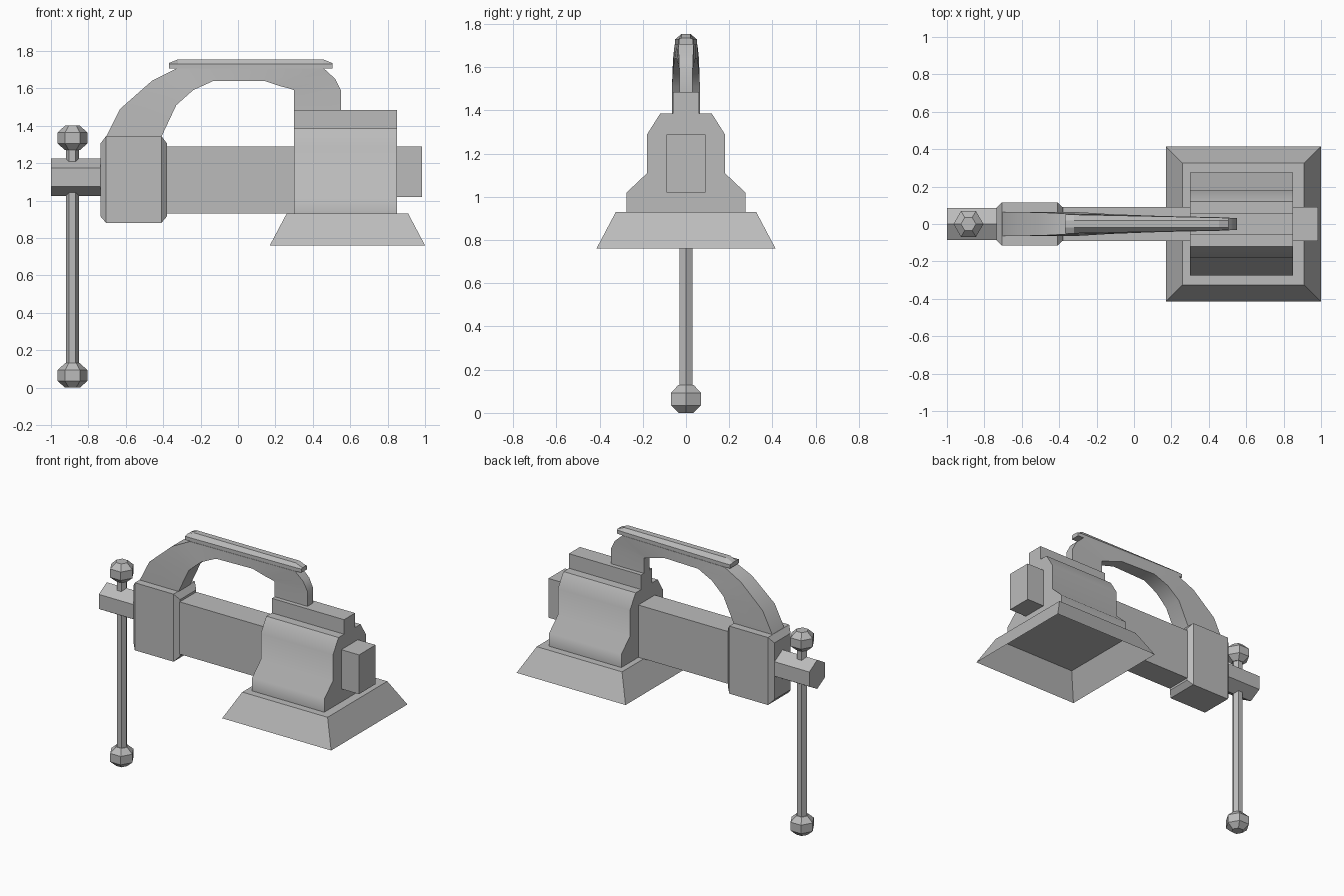
import bpy, bmesh, math

cube = bpy.data.objects.get("Cube")
if cube:
    bpy.data.objects.remove(cube, do_unlink=True)

STEEL = (0.5, 0.5, 0.5, 1)
steel = bpy.data.materials.new("grey_steel")
steel.use_nodes = True
steel.diffuse_color = STEEL
steel.node_tree.nodes["Principled BSDF"].inputs["Base Color"].default_value = STEEL


def loft(name, sections, smooth=None, cap_start=True, cap_end=True):
    """Skin a list of matching closed cross-sections."""
    bm = bmesh.new()
    rings = [[bm.verts.new(p) for p in s] for s in sections]
    for a, b in zip(rings, rings[1:]):
        for i in range(len(a)):
            j = (i + 1) % len(a)
            bm.faces.new((a[i], a[j], b[j], b[i]))
    if cap_start:
        bm.faces.new(rings[0])
    if cap_end:
        bm.faces.new(rings[-1])
    bmesh.ops.recalc_face_normals(bm, faces=bm.faces)
    mesh = bpy.data.meshes.new(name)
    bm.to_mesh(mesh)
    bm.free()
    mesh.materials.append(steel)
    obj = bpy.data.objects.new(name, mesh)
    bpy.context.collection.objects.link(obj)
    if smooth:
        bpy.ops.object.select_all(action='DESELECT')
        obj.select_set(True)
        bpy.context.view_layer.objects.active = obj
        bpy.ops.object.shade_smooth_by_angle(angle=math.radians(smooth))
    return obj


def rect_x(x, hy, z0, z1):
    return [(x, -hy, z0), (x, hy, z0), (x, hy, z1), (x, -hy, z1)]


def rect_z(z, cx, hx, hy):
    return [(cx - hx, -hy, z), (cx + hx, -hy, z), (cx + hx, hy, z), (cx - hx, hy, z)]


def mirrored_x(x, half):
    """Symmetric profile in the yz plane at x, from its (y, z) half."""
    return [(x, y, z) for y, z in half] + [(x, -y, z) for y, z in reversed(half)]


def hex_z(z, r, cx):
    return [(cx + r * math.cos(k * math.pi / 3), r * math.sin(k * math.pi / 3), z)
            for k in range(6)]


# Flared base, open underneath
loft("base", [rect_z(0.76, 0.585, 0.415, 0.415), rect_z(0.93, 0.585, 0.325, 0.325)],
     cap_start=False)

# Rear jaw body with its narrow top step
jaw = [(0.275, 0.93), (0.275, 1.02), (0.18, 1.11), (0.18, 1.29),
       (0.12, 1.385), (0.06, 1.385), (0.06, 1.485)]
loft("rear_jaw", [mirrored_x(x, jaw) for x in (0.30, 0.85)], smooth=50)

# Sliding beam and its stub behind the jaw
loft("beam", [rect_x(x, 0.09, 0.93, 1.29) for x in (-0.40, 0.32)])
loft("beam_stub", [rect_x(x, 0.09, 1.02, 1.29) for x in (0.83, 0.985)])

# Front jaw block with chamfered ends
loft("front_jaw", [rect_x(-0.735, 0.088, 0.915, 1.305), rect_x(-0.705, 0.116, 0.88, 1.345),
                   rect_x(-0.41, 0.116, 0.88, 1.345), rect_x(-0.38, 0.088, 0.915, 1.305)])

# Hexagonal screw head
loft("screw_head", [[(x, 0.1 * math.sin(k * math.pi / 3), 1.125 + 0.1 * math.cos(k * math.pi / 3))
                     for k in range(6)] for x in (-1.0, -0.72)])

# Arched arm: outer point, inner point, half thickness
arm = [((-0.705, 1.34), (-0.41, 1.34), 0.065),
       ((-0.63, 1.49), (-0.33, 1.51), 0.065),
       ((-0.46, 1.64), (-0.24, 1.59), 0.06),
       ((-0.33, 1.705), (-0.13, 1.64), 0.053),
       ((0.14, 1.705), (0.14, 1.64), 0.043),
       ((0.46, 1.705), (0.23, 1.61), 0.036),
       ((0.52, 1.65), (0.27, 1.60), 0.033),
       ((0.55, 1.59), (0.30, 1.59), 0.031),
       ((0.55, 1.48), (0.30, 1.48), 0.03)]
loft("arm", [[(o[0], -t, o[1]), (o[0], t, o[1]), (i[0], t, i[1]), (i[0], -t, i[1])]
             for o, i, t in arm], smooth=40)

# Tapered striking bar on top of the arm
bar = [(-0.37, 0.05, 1.735), (-0.32, 0.05, 1.755), (0.455, 0.034, 1.755), (0.505, 0.032, 1.735)]
loft("top_bar", [mirrored_x(x, [(w, 1.705), (w, 1.73), (0.02, top)]) for x, w, top in bar])

# Handle rod with a faceted knob at each end
HX = -0.885
loft("handle_rod", [hex_z(z, 0.035, HX) for z in (0.1, 1.3)])
knob = [(0, 0.04), (0.035, 0.08), (0.093, 0.08), (0.13, 0.04)]
for name, z0 in (("lower_knob", 0.0), ("upper_knob", 1.27)):
    loft(name, [hex_z(z0 + z, r, HX) for z, r in knob])
